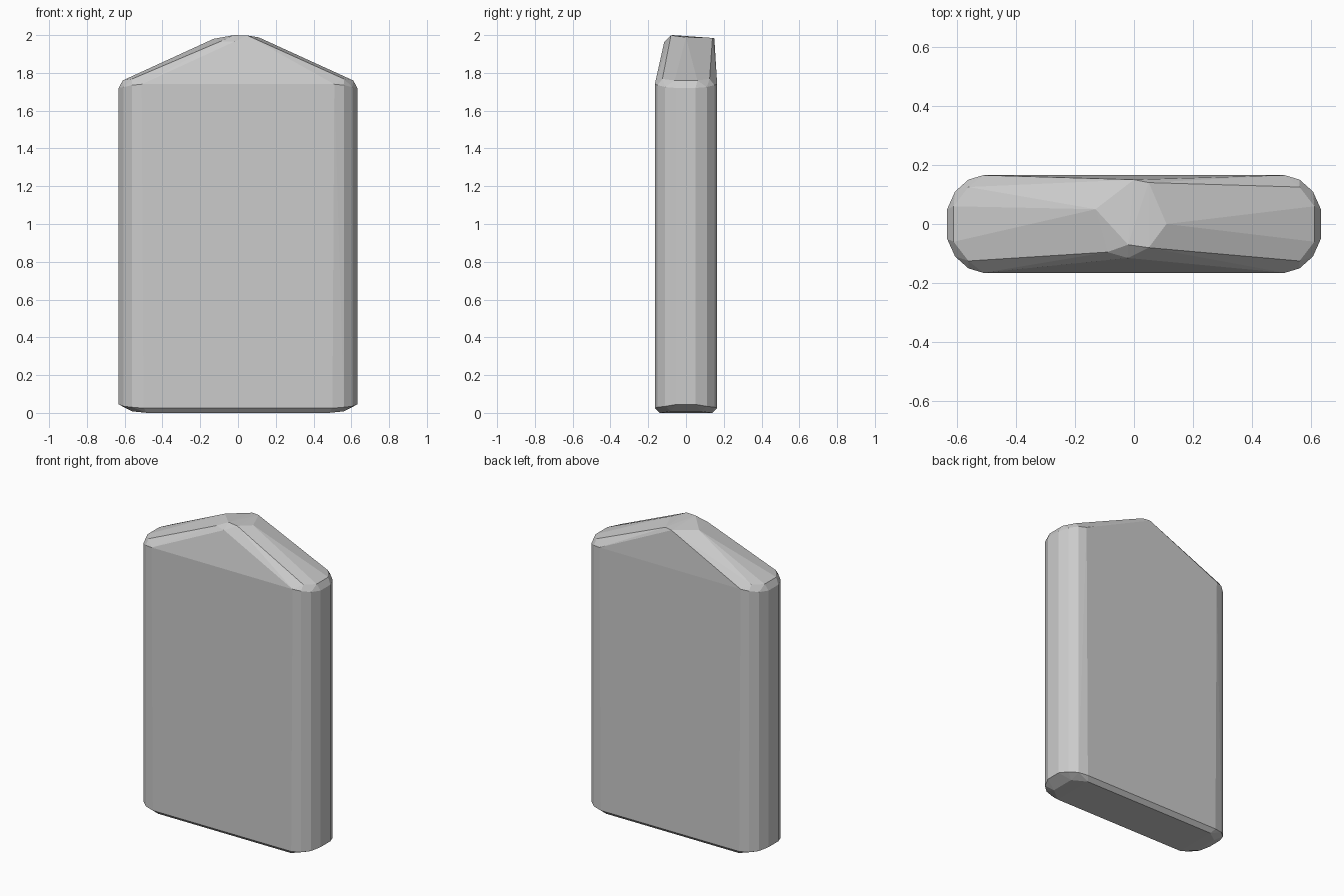
import bpy
import bmesh

if "Cube" in bpy.data.objects:
    bpy.data.objects.remove(bpy.data.objects["Cube"], do_unlink=True)

stone = bpy.data.materials.new("light grey stone")
stone.use_nodes = True
colour = (0.6, 0.6, 0.6, 1)
stone.diffuse_color = colour
stone.node_tree.nodes["Principled BSDF"].inputs["Base Color"].default_value = colour


def four_way(corner):
    """Repeat one set of corner points in all four quadrants."""
    return [(sx * x, sy * y, z) for x, y, z in corner
            for sx in (-1, 1) for sy in (-1, 1)]


# Rounded upright sides, from the foot to the shoulders
foot = four_way([(0.5, 0.165, 0.025), (0.56, 0.15, 0.03),
                 (0.605, 0.11, 0.035), (0.632, 0.05, 0.045)])
shoulders = four_way([(0.51, 0.165, 1.74), (0.56, 0.15, 1.735),
                      (0.605, 0.11, 1.725), (0.632, 0.05, 1.72)])

# Chamfered underside and shoulder tips
base = four_way([(0.48, 0.14, 0), (0.56, 0.08, 0.008)])
tips = four_way([(0.61, 0.06, 1.76), (0.56, 0.125, 1.768)])

# Small slanted facet crowning the gable, leaning back from the front
crown = [(-0.13, 0.05, 1.98), (-0.02, -0.07, 2), (0.05, -0.08, 1.998),
         (0.11, 0, 1.988), (0.05, 0.14, 1.985), (0, 0.15, 1.983),
         (-0.09, -0.095, 1.968), (-0.02, -0.115, 1.965)]

# Faceted slab wrapped around all of the outlines
bm = bmesh.new()
for point in foot + shoulders + base + tips + crown:
    bm.verts.new(point)
hull = bmesh.ops.convex_hull(bm, input=bm.verts)
loose = {g for g in hull["geom_interior"] + hull["geom_unused"]
         if isinstance(g, bmesh.types.BMVert)}
bmesh.ops.delete(bm, geom=list(loose), context="VERTS")
bmesh.ops.dissolve_limit(bm, angle_limit=0.01, verts=bm.verts, edges=bm.edges)
bmesh.ops.recalc_face_normals(bm, faces=bm.faces)

mesh = bpy.data.meshes.new("gabled_stone_slab")
bm.to_mesh(mesh)
bm.free()
mesh.materials.append(stone)
slab = bpy.data.objects.new("gabled_stone_slab", mesh)
bpy.context.scene.collection.objects.link(slab)
